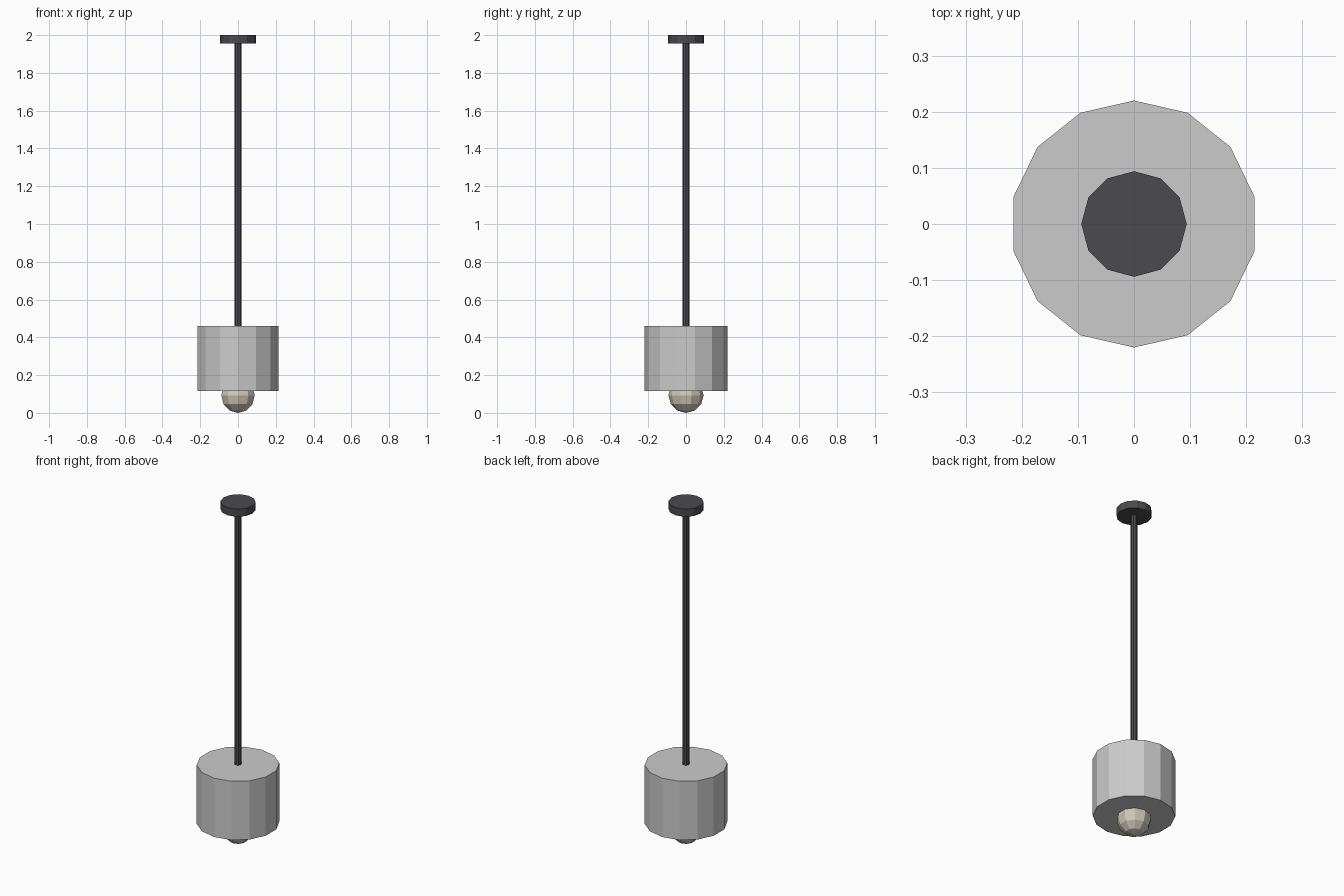
import bpy
import math

if "Cube" in bpy.data.objects:
    bpy.data.objects.remove(bpy.data.objects["Cube"])


def material(name, colour):
    mat = bpy.data.materials.new(name)
    mat.diffuse_color = (*colour, 1)
    mat.use_nodes = True
    mat.node_tree.nodes["Principled BSDF"].inputs["Base Color"].default_value = mat.diffuse_color
    return mat


dark = material("dark_metal", (0.07, 0.07, 0.075))
cream = material("warm_glass", (0.62, 0.58, 0.48))


def cylinder(name, sides, radius, z0, z1, mat=None):
    bpy.ops.mesh.primitive_cylinder_add(
        vertices=sides, radius=radius, depth=z1 - z0, location=(0, 0, (z0 + z1) / 2))
    ob = bpy.context.object
    ob.name = name
    if mat:
        ob.data.materials.append(mat)
    return ob


# Ceiling plate, rod and closed drum shade
cylinder("ceiling_plate", 12, 0.094, 1.955, 2.0, dark)
cylinder("hanging_rod", 8, 0.018, 0.44, 1.97, dark)
cylinder("shade", 14, 0.22, 0.115, 0.46)

# Faceted bulb peeking out under the shade, corners on the y axis
bulb_radius = 0.093
bpy.ops.mesh.primitive_uv_sphere_add(
    segments=10, ring_count=6, radius=bulb_radius, location=(0, 0, bulb_radius))
bulb = bpy.context.object
bulb.name = "bulb"
bulb.data.materials.append(cream)
corner = max(bulb.data.vertices, key=lambda v: math.hypot(v.co.x, v.co.y)).co
bulb.rotation_euler.z = math.pi / 2 - math.atan2(corner.y, corner.x)
